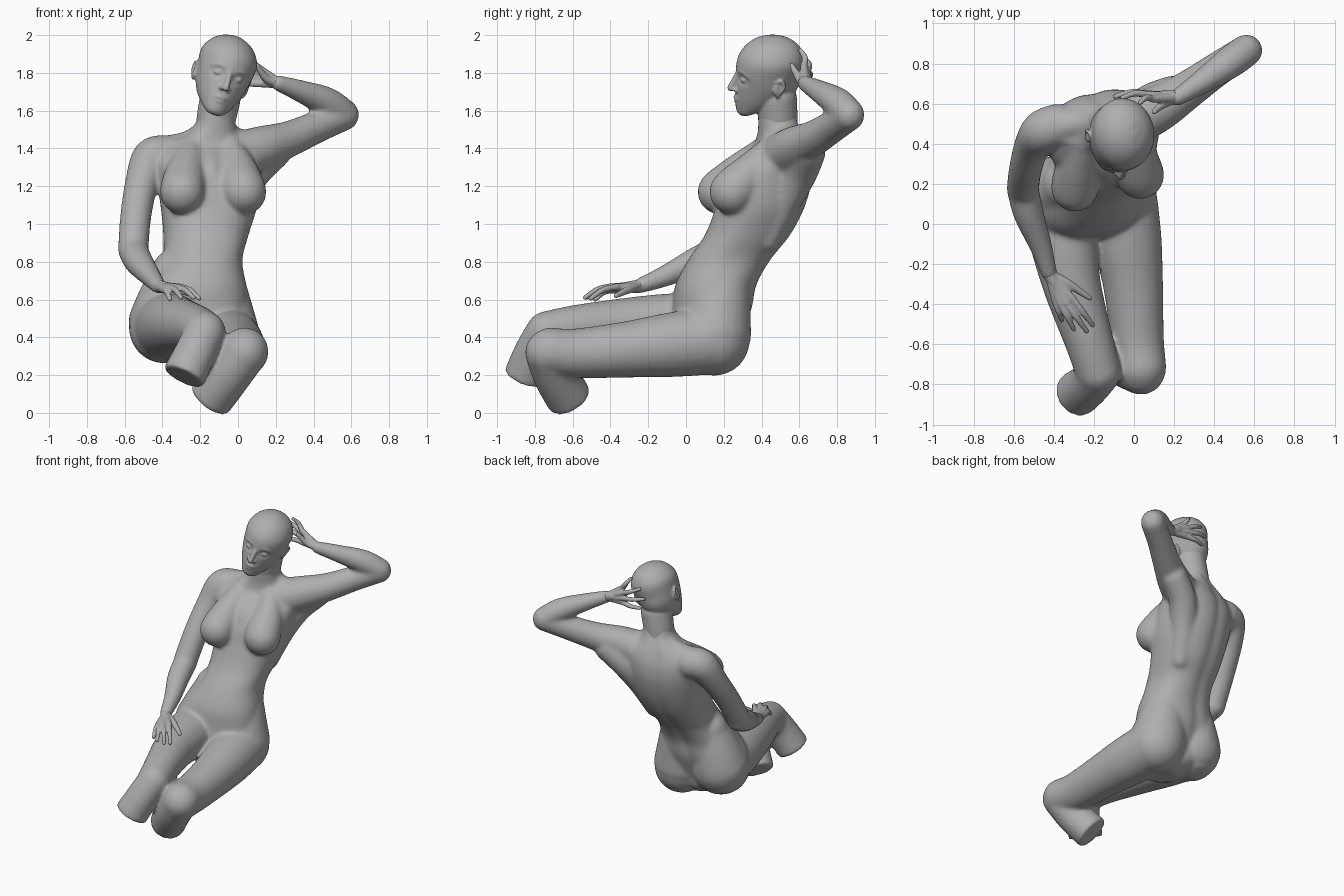
import bpy, bmesh, math
from mathutils import Vector, Matrix, Euler

clay = bpy.data.materials.new("grey_clay")
clay.diffuse_color = (0.43, 0.43, 0.43, 1)


def spline(rows, steps):
    """Catmull-Rom interpolation through rows of numbers."""
    p = [rows[0]] + list(rows) + [rows[-1]]
    out = []
    for i in range(1, len(p) - 2):
        for s in range(steps):
            t = s / steps
            out.append([0.5 * (2 * b + (c - a) * t + (2 * a - 5 * b + 4 * c - d) * t * t
                               + (3 * b - a - 3 * c + d) * t ** 3)
                        for a, b, c, d in zip(*p[i - 1:i + 3])])
    return out + [list(rows[-1])]


def skin(bm, rings):
    vs = [[bm.verts.new(c) for c in r] for r in rings]
    n = len(vs[0])
    faces = [bm.faces.new((a[i], a[(i + 1) % n], b[(i + 1) % n], b[i]))
             for a, b in zip(vs, vs[1:]) for i in range(n)]
    faces += [bm.faces.new(vs[0][::-1]), bm.faces.new(vs[-1])]
    bmesh.ops.recalc_face_normals(bm, faces=faces)


def stack(bm, rows, twist=0.0, power=1.0, groove=0.0, shape=None):
    """Level oval sections (z, centre x, centre y, half width, half depth), turning with height."""
    rings = []
    for z, x, y, rx, ry in spline(rows, 6):
        ring = []
        yaw = twist * z
        for k in range(48):
            a = math.tau * k / 48
            c, s = math.cos(a), math.sin(a)
            u = rx * math.copysign(abs(c) ** power, c)
            v = ry * math.copysign(abs(s) ** power, s)
            if s > 0:
                v -= groove * math.exp(-(u / 0.04) ** 2)
            q = Vector((x + u * math.cos(yaw) - v * math.sin(yaw),
                        y + u * math.sin(yaw) + v * math.cos(yaw), z))
            ring.append(shape(q) if shape else q)
        rings.append(ring)
    skin(bm, rings)


def ball(bm, c, r, rot=(0, 0, 0)):
    r = r if isinstance(r, tuple) else (r, r, r)
    m = Matrix.LocRotScale(Vector(c), Euler(rot), Vector(r))
    bmesh.ops.create_uvsphere(bm, u_segments=24, v_segments=16, radius=1, matrix=m)


def limb(bm, rows, cut=False):
    """Round tube through x, y, z, radius; the far end is rounded unless cut."""
    pts = spline(rows, 6)
    cen = [Vector(p[:3]) for p in pts]
    side, rings = None, []
    for i, c in enumerate(cen):
        t = (cen[min(i + 1, len(cen) - 1)] - cen[max(i - 1, 0)]).normalized()
        side = t.orthogonal() if side is None else side - t * side.dot(t)
        side.normalize()
        up = t.cross(side)
        rings.append([c + pts[i][3] * (side * math.cos(math.tau * k / 24)
                                       + up * math.sin(math.tau * k / 24)) for k in range(24)])
    skin(bm, rings)
    ball(bm, rows[0][:3], rows[0][3])
    if not cut:
        ball(bm, rows[-1][:3], rows[-1][3])


def finish(bm, name, voxel, smooth):
    """Fuse the overlapping forms into one smooth surface."""
    me = bpy.data.meshes.new(name)
    bm.to_mesh(me)
    bm.free()
    ob = bpy.data.objects.new(name, me)
    bpy.context.collection.objects.link(ob)
    me.materials.append(clay)
    rm = ob.modifiers.new("fuse", 'REMESH')
    rm.mode, rm.voxel_size, rm.use_smooth_shade = 'VOXEL', voxel, True
    sm = ob.modifiers.new("soften", 'SMOOTH')
    sm.factor, sm.iterations = 0.5, smooth
    return ob


# ---- body: torso and neck
bm = bmesh.new()
stack(bm, [(.23, -.17, .07, .10, .10), (.30, -.20, .08, .21, .18), (.40, -.24, .10, .29, .19),
           (.55, -.25, .135, .305, .21), (.68, -.22, .16, .262, .213), (.81, -.19, .23, .212, .218),
           (.94, -.17, .325, .224, .225), (1.08, -.155, .39, .252, .232), (1.22, -.155, .43, .272, .23),
           (1.33, -.16, .465, .287, .195), (1.41, -.155, .50, .25, .14), (1.47, -.14, .50, .15, .12),
           (1.53, -.12, .49, .105, .107), (1.61, -.11, .48, .097, .10)],
      twist=.17, power=.88, groove=.012)
# buttocks flowing up into the waist
limb(bm, [(-.33, .20, .74, .13), (-.36, .17, .60, .172), (-.385, .145, .47, .198), (-.39, .13, .45, .188)])
limb(bm, [(-.11, .21, .74, .135), (-.095, .18, .58, .165), (-.08, .155, .43, .192), (-.075, .15, .385, .188)])
# bust
limb(bm, [(-.25, .42, 1.40, .07), (-.275, .30, 1.28, .105), (-.29, .215, 1.20, .119), (-.295, .18, 1.17, .119)])
limb(bm, [(-.04, .45, 1.40, .07), (.00, .355, 1.28, .105), (.02, .275, 1.20, .121), (.03, .245, 1.17, .121)])
# breastbone filler
limb(bm, [(-.14, .40, 1.38, .05), (-.145, .29, 1.26, .07), (-.14, .27, 1.14, .07)])
# shoulder slopes and collarbones
limb(bm, [(-.15, .50, 1.50, .07), (-.26, .50, 1.425, .07), (-.42, .48, 1.37, .095)])
limb(bm, [(-.10, .50, 1.50, .07), (.00, .53, 1.425, .08), (.10, .57, 1.40, .10)])
limb(bm, [(-.17, .385, 1.42, .015), (-.30, .41, 1.425, .025), (-.42, .47, 1.415, .03)])
limb(bm, [(-.10, .395, 1.42, .015), (.02, .45, 1.435, .025), (.12, .54, 1.44, .03)])

# thighs
limb(bm, [(-.38, .10, .455, .178), (-.35, -.10, .465, .167), (-.305, -.32, .465, .144),
          (-.225, -.58, .45, .122), (-.178, -.735, .425, .114)])
limb(bm, [(-.06, .10, .38, .180), (-.03, -.10, .358, .170), (-.003, -.32, .335, .149),
          (.018, -.58, .315, .132), (.035, -.715, .325, .127)])
# cut shins
limb(bm, [(-.178, -.74, .42, .112), (-.225, -.80, .32, .110), (-.288, -.85, .19, .117)], cut=True)
limb(bm, [(.035, -.73, .32, .122), (-.05, -.69, .20, .120), (-.15, -.615, .07, .122)], cut=True)

# resting arm
limb(bm, [(-.38, .49, 1.36, .11), (-.455, .46, 1.345, .109), (-.508, .39, 1.22, .090),
          (-.54, .28, 1.05, .083), (-.555, .175, .87, .081)])
limb(bm, [(-.555, .175, .86, .080), (-.525, .05, .80, .076), (-.465, -.11, .725, .057),
          (-.425, -.24, .675, .042)])
# raised arm
limb(bm, [(.00, .52, 1.36, .13), (.13, .58, 1.405, .115), (.27, .67, 1.45, .096),
          (.42, .775, 1.515, .085), (.56, .865, 1.575, .081)])
limb(bm, [(.56, .865, 1.58, .081), (.47, .80, 1.645, .080), (.34, .71, 1.70, .061),
          (.215, .63, 1.745, .043)])
# side muscle running up to the raised arm
limb(bm, [(-.05, .43, .92, .07), (.00, .52, 1.12, .09), (.075, .60, 1.27, .095), (.19, .65, 1.38, .09)])
finish(bm, "body", .011, 17)

# ---- head, modelled upright and then tilted
bm = bmesh.new()


def eye_sockets(q):
    if q.y < 0:
        for sx in (-1, 1):
            d = ((q.x - sx * .06) / .034) ** 2 + ((q.z + .022) / .024) ** 2
            q.y += .022 * math.exp(-d)
    return q


stack(bm, [(-.238, 0, -.115, .028, .022), (-.215, 0, -.098, .060, .058), (-.15, 0, -.03, .104, .137),
           (-.08, 0, -.003, .132, .165), (0, 0, .002, .148, .176), (.08, 0, .012, .155, .176),
           (.14, 0, .018, .128, .146), (.18, 0, .02, .083, .096), (.202, 0, .02, .025, .03)],
      shape=eye_sockets)
# nose, lips and chin
limb(bm, [(0, -.160, .005, .013), (0, -.178, -.04, .015), (0, -.197, -.088, .018)])
ball(bm, (0, -.157, -.142), (.036, .020, .011))
ball(bm, (0, -.152, -.163), (.030, .020, .012))
ball(bm, (0, -.120, -.212), (.034, .034, .026))
for s in (-1, 1):
    ball(bm, (s * .019, -.170, -.092), (.014, .02, .012))           # nostrils
    ball(bm, (s * .056, -.141, -.022), (.024, .018, .013))          # eyes
    limb(bm, [(s * .02, -.161, .012, .010), (s * .06, -.152, .022, .010),
              (s * .10, -.122, .008, .008)])                        # brows
    ball(bm, (s * .144, .035, -.045), (.010, .030, .046), (-.2, 0, s * .25))  # ears
    limb(bm, [(s * .146, .015, -.005, .008), (s * .156, .045, .003, .008),
              (s * .156, .062, -.03, .008), (s * .142, .03, -.088, .008)])    # ear rims
bm.transform(Matrix.LocRotScale(Vector((-.072, .435, 1.803)),
                                Euler((0, math.radians(20), math.radians(11))), None))
# upper neck
limb(bm, [(-.125, .495, 1.49, .098), (-.115, .487, 1.56, .104), (-.095, .48, 1.66, .108)])
finish(bm, "head", .007, 4)


# ---- hands
def hand(name, wrist, palm, knuckles, tips, thumb, lift):
    bm = bmesh.new()
    wrist, lift = Vector(wrist), Vector(lift)
    for k, t in zip(knuckles, tips):
        k, t = Vector(k), Vector(t)
        limb(bm, [(*wrist, .027), (*((wrist + k) / 2), .023), (*k, .019)])
        limb(bm, [(*k, .018), (*((k + t) / 2 + lift), .016), (*t, .012)])
    limb(bm, [(*wrist, .026), (*thumb[0], .022), (*thumb[1], .013)])
    limb(bm, [(*wrist, .036), (*palm, .028)])
    finish(bm, name, .006, 3)


hand("resting_hand", (-.42, -.25, .67), (-.38, -.32, .665),
     [(-.305, -.375, .665), (-.335, -.40, .667), (-.365, -.40, .662), (-.39, -.39, .65)],
     [(-.205, -.505, .605), (-.235, -.535, .61), (-.30, -.525, .61), (-.36, -.48, .60)],
     [(-.325, -.30, .655), (-.22, -.37, .62)], (0, 0, .015))
hand("raised_hand", (.215, .63, 1.745), (.15, .64, 1.77),
     [(.09, .625, 1.84), (.07, .645, 1.815), (.065, .648, 1.78), (.075, .64, 1.745)],
     [(.03, .605, 1.92), (-.06, .628, 1.875), (-.095, .635, 1.81), (-.065, .635, 1.735)],
     [(.15, .60, 1.77), (.10, .56, 1.84)], (0, .015, 0))
